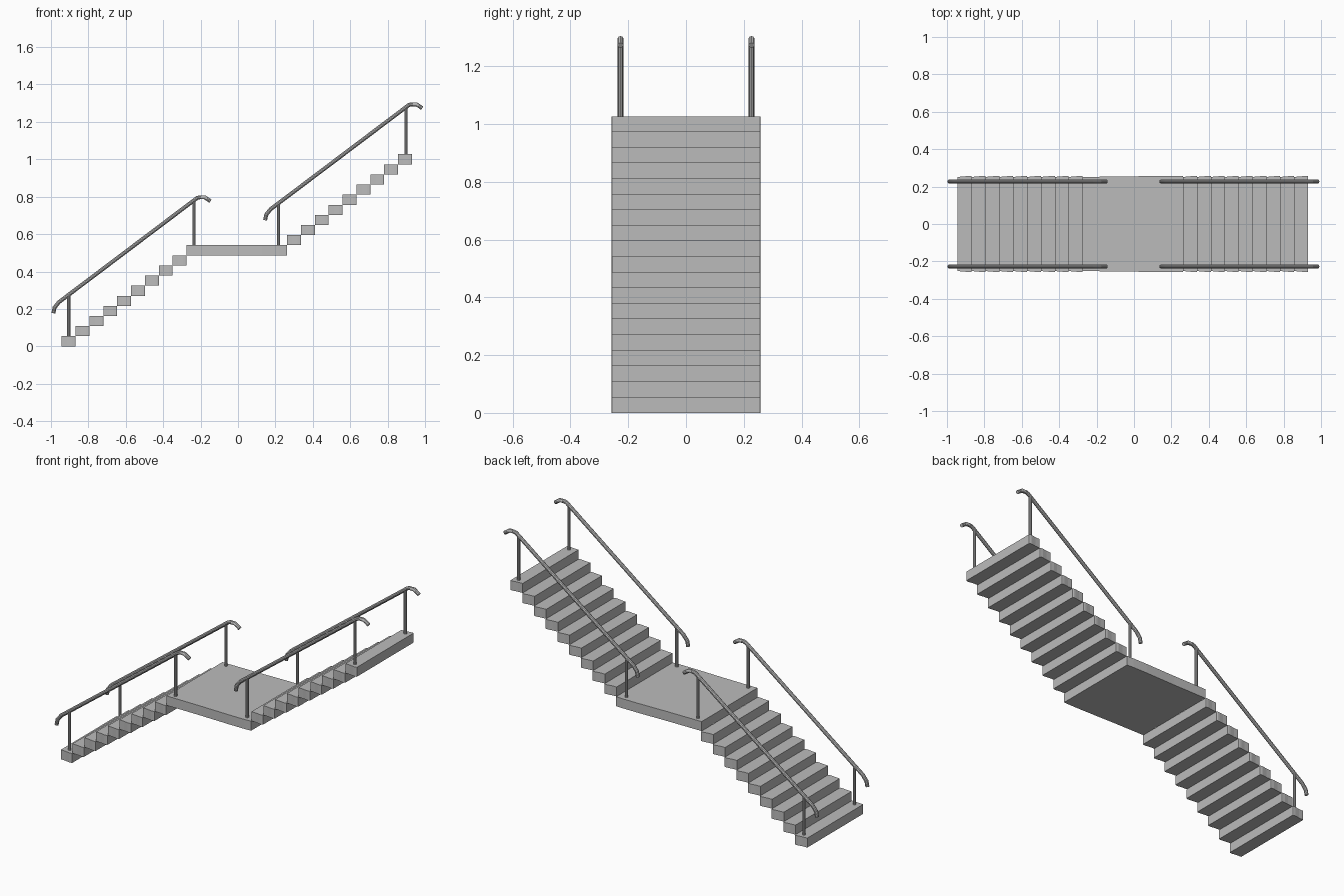
import bpy, bmesh
from mathutils import Vector

cube = bpy.data.objects.get("Cube")
if cube:
    bpy.data.objects.remove(cube, do_unlink=True)


def make_material(name, value):
    mat = bpy.data.materials.new(name)
    mat.use_nodes = True
    colour = (value, value, value, 1)
    mat.diffuse_color = colour
    mat.node_tree.nodes["Principled BSDF"].inputs["Base Color"].default_value = colour
    return mat


grey = make_material("concrete grey", 0.5)

RISE = 1.027 / 19
TREAD = 0.0742
STEPS = 9
LOW_X, LANDING_X, HIGH_X = -0.943, -0.275, 0.262
RAIL_Y = 0.227
FLIGHT_OFFSET = Vector((1.132, 0, 0.497))

# Half width of a slab along its depth: the sides bow out slightly
SIDE_CURVE = [(0, 0.252), (0.4, 0.2535), (0.75, 0.2575), (0.92, 0.2575), (1, 0.2555)]


def add_object(name, bm):
    bmesh.ops.recalc_face_normals(bm, faces=bm.faces)
    mesh = bpy.data.meshes.new(name)
    bm.to_mesh(mesh)
    bm.free()
    mesh.materials.append(grey)
    obj = bpy.data.objects.new(name, mesh)
    bpy.context.collection.objects.link(obj)
    return obj


def slab(name, x0, x1, level):
    """Solid slab from x0 to x1, one rise thick."""
    bm = bmesh.new()
    outline = [(f, -w) for f, w in SIDE_CURVE] + [(f, w) for f, w in reversed(SIDE_CURVE)]
    verts = [bm.verts.new((x0 + f * (x1 - x0), y, level * RISE)) for f, y in outline]
    base = bm.faces.new(verts)
    top = bmesh.ops.extrude_face_region(bm, geom=[base])
    moved = [v for v in top["geom"] if isinstance(v, bmesh.types.BMVert)]
    bmesh.ops.translate(bm, verts=moved, vec=(0, 0, RISE))
    return add_object(name, bm)


def tube(name, points, radius, sides=10):
    """Capped round tube along a path lying in an xz plane."""
    bm = bmesh.new()
    across = Vector((0, 1, 0))
    rings = []
    for i, p in enumerate(points):
        before = (p - points[i - 1]).normalized() if i else None
        after = (points[i + 1] - p).normalized() if i + 1 < len(points) else None
        tangent = ((before or after) + (after or before)).normalized()
        stretch = 1 / tangent.dot(before or after)
        normal = tangent.cross(across)
        ring = bmesh.ops.create_circle(bm, segments=sides, radius=radius)["verts"]
        for v in ring:
            v.co = p + across * v.co.x + normal * v.co.y * stretch
        rings.append(ring)
    for a, b in zip(rings, rings[1:]):
        for k in range(sides):
            n = (k + 1) % sides
            bm.faces.new((a[k], a[n], b[n], b[k]))
    bm.faces.new(rings[0])
    bm.faces.new(rings[-1])
    obj = add_object(name, bm)
    bpy.ops.object.select_all(action="DESELECT")
    obj.select_set(True)
    bpy.context.view_layer.objects.active = obj
    bpy.ops.object.shade_smooth_by_angle()
    return obj


# Two flights of steps with a landing between them
for i in range(STEPS):
    for flight, start, level in (("lower", LOW_X, 0), ("upper", HIGH_X, STEPS + 1)):
        x = start + i * TREAD
        slab(f"{flight}_step_{i + 1}", x, x + TREAD, level + i)
slab("landing", LANDING_X, HIGH_X, STEPS)

# Handrail path of the lower flight, hooked down at both ends
RAIL = [(-0.987, 0.177), (-0.981, 0.207), (-0.958, 0.236), (-0.219, 0.793),
        (-0.205, 0.797), (-0.178, 0.797), (-0.147, 0.776)]
# Post positions and the level each one stands on
POSTS = {"lower": [(-0.905, 1), (-0.235, STEPS + 1)],
         "upper": [(0.217, STEPS + 1), (0.898, 2 * STEPS + 1)]}


def rail_height(x):
    (x0, z0), (x1, z1) = RAIL[2], RAIL[3]
    return z0 + (x - x0) * (z1 - z0) / (x1 - x0)


# Handrails and posts on both sides of each flight
for side, y in (("front", -RAIL_Y), ("back", RAIL_Y)):
    for flight, shift in (("lower", Vector()), ("upper", FLIGHT_OFFSET)):
        path = [Vector((x, y, z)) + shift for x, z in RAIL]
        tube(f"{flight}_{side}_handrail", path, 0.0105)
        for n, (x, level) in enumerate(POSTS[flight]):
            top = rail_height(x - shift.x) + shift.z
            tube(f"{flight}_{side}_post_{n + 1}",
                 [Vector((x, y, level * RISE)), Vector((x, y, top))], 0.0085)
